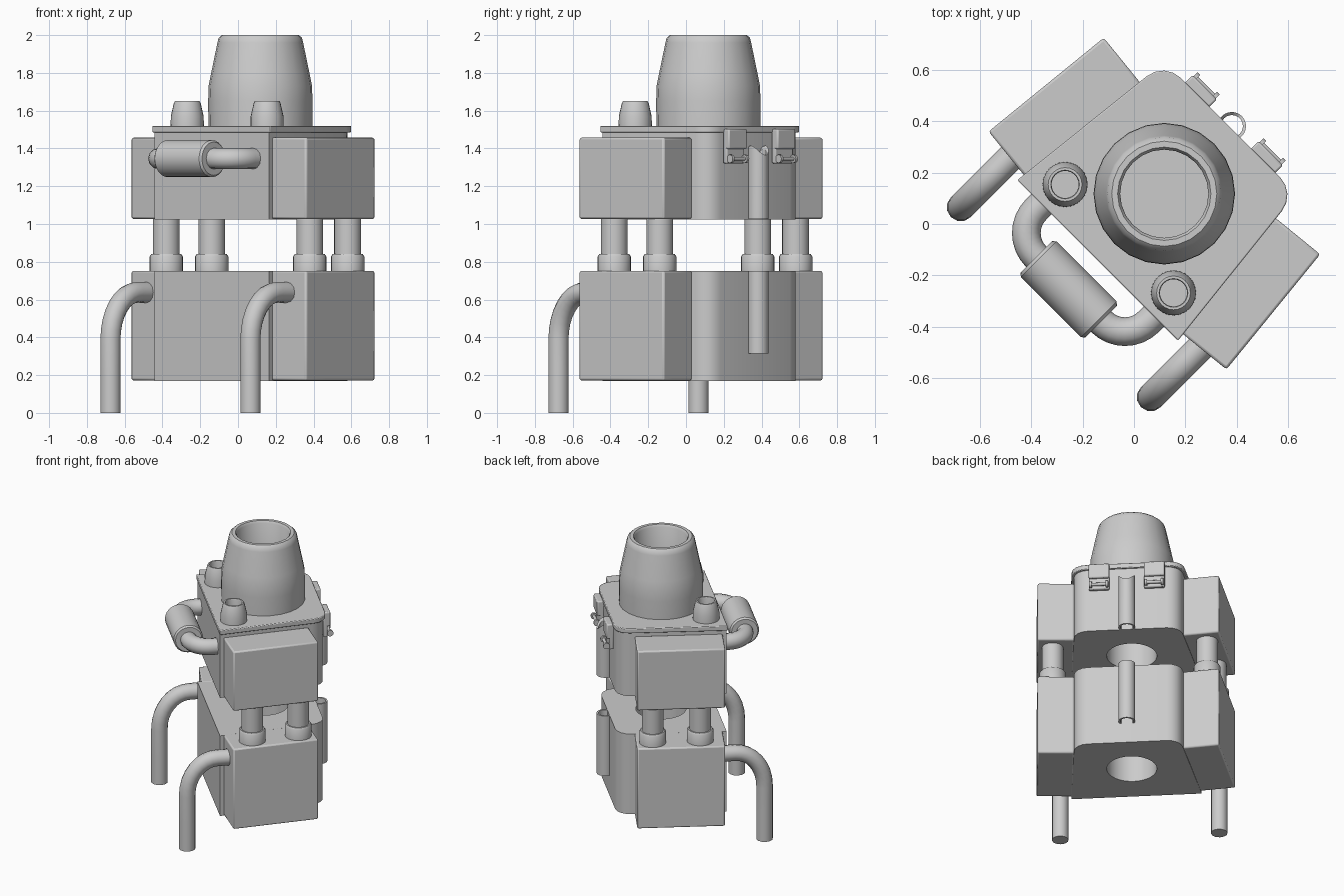
import bpy, bmesh
from math import sin, cos, pi, radians
from mathutils import Matrix, Vector

if "Cube" in bpy.data.objects:
    bpy.data.objects.remove(bpy.data.objects["Cube"])

# Everything is built symmetric about local x = 0, then turned 45 degrees.
TURN = Matrix.Rotation(radians(-45), 4, 'Z')


def finish(ob, bevel=0):
    ob.matrix_world = TURN
    bpy.ops.object.select_all(action='DESELECT')
    ob.select_set(True)
    bpy.context.view_layer.objects.active = ob
    if bevel:
        m = ob.modifiers.new("Bevel", 'BEVEL')
        m.width, m.segments, m.limit_method = bevel, 2, 'ANGLE'
        m.angle_limit = radians(40)
    bpy.ops.object.shade_smooth_by_angle(angle=radians(35))
    return ob


def from_bmesh(name, bm, bevel=0):
    bmesh.ops.recalc_face_normals(bm, faces=bm.faces)
    me = bpy.data.meshes.new(name)
    bm.to_mesh(me)
    bm.free()
    ob = bpy.data.objects.new(name, me)
    bpy.context.collection.objects.link(ob)
    return finish(ob, bevel)


def prism(name, outline, z0, z1, bevel=0):
    bm = bmesh.new()
    face = bm.faces.new([bm.verts.new((x, y, z0)) for x, y in outline])
    ext = bmesh.ops.extrude_face_region(bm, geom=[face])
    top = [g for g in ext['geom'] if isinstance(g, bmesh.types.BMVert)]
    bmesh.ops.translate(bm, vec=(0, 0, z1 - z0), verts=top)
    return from_bmesh(name, bm, bevel)


def lathe(name, profile, place, closed=False, n=24):
    bm = bmesh.new()
    rings = [[bm.verts.new(place @ Vector((r * cos(2 * pi * i / n), r * sin(2 * pi * i / n), z)))
              for i in range(n)] for r, z in profile]
    pairs = list(zip(rings, rings[1:])) + ([(rings[-1], rings[0])] if closed else [])
    for a, b in pairs:
        for i in range(n):
            j = (i + 1) % n
            bm.faces.new((a[i], a[j], b[j], b[i]))
    if not closed:
        bm.faces.new(rings[0])
        bm.faces.new(rings[-1])
    return from_bmesh(name, bm)


def at(x, y, z=0):
    return Matrix.Translation((x, y, z))


def tube(name, pts, radius):
    cu = bpy.data.curves.new(name, 'CURVE')
    cu.dimensions, cu.bevel_depth, cu.bevel_resolution = '3D', radius, 4
    cu.use_fill_caps = True
    sp = cu.splines.new('POLY')
    sp.points.add(len(pts) - 1)
    for p, co in zip(sp.points, pts):
        p.co = (*co, 1)
    ob = bpy.data.objects.new(name, cu)
    bpy.context.collection.objects.link(ob)
    bpy.ops.object.select_all(action='DESELECT')
    ob.select_set(True)
    bpy.context.view_layer.objects.active = ob
    bpy.ops.object.convert(target='MESH')
    return finish(bpy.context.object)


def block(name, x, y, z, size, bevel=0):
    a, b, c = (s / 2 for s in size)
    return prism(name, [(x - a, y - b), (x + a, y - b), (x + a, y + b), (x - a, y + b)],
                 z - c, z + c, bevel)


def body_outline(inset):
    # tapered plan with sharp front corners and rounded back corners
    w, front, back, r = 0.443 - inset, -0.2 + inset * 0.3, 0.532 - inset, 0.1
    cx, cy = w - 0.07 - r, back - r
    half = [(w, front)] + [(cx + r * cos(radians(a)), cy + r * sin(radians(a)))
                           for a in (6, 27, 48, 69, 90)]
    return half + [(-x, y) for x, y in reversed(half)]


# main bodies with a round bore
CY = 0.167
for name, z0, z1 in (("lower_body", 0.17, 0.75), ("upper_body", 1.025, 1.487)):
    ob = prism(name, body_outline(0.014), z0, z1)
    cutter = lathe("bore_cutter", [(0.165, z0 - 0.1), (0.165, z1 + 0.1)], at(0, CY), n=32)
    cutter.hide_render = True
    m = ob.modifiers.new("Bore", 'BOOLEAN')
    m.operation, m.object, m.solver = 'DIFFERENCE', cutter, 'EXACT'
    bpy.context.view_layer.update()
    bpy.context.view_layer.objects.active = ob
    bpy.ops.object.modifier_apply(modifier=m.name)
    bpy.data.objects.remove(cutter)
    finish(ob)
prism("top_plate", body_outline(0), 1.485, 1.52, 0.005)

# large open funnel on top
lathe("funnel", [(0.275, 1.51), (0.276, 1.65), (0.274, 1.73), (0.262, 1.79), (0.227, 1.96),
                 (0.221, 1.985), (0.205, 2.0), (0.182, 2.0), (0.172, 1.985), (0.172, 1.51)],
      at(0, CY), closed=True)

# parts mirrored on both sides
for s, side in ((-1, "left"), (1, "right")):
    # side boxes, square to the tapered body flanks
    nx, ny = cos(radians(5.9)), sin(radians(5.9))
    outer = [Vector((0.656, -0.146)), Vector((0.597, 0.43))]
    inner = [p - Vector((nx, ny)) * 0.24 for p in outer]
    plan = [(s * p.x, p.y) for p in (outer[0], outer[1], inner[1], inner[0])]
    prism(side + "_lower_box", plan, 0.172, 0.752, 0.01)
    prism(side + "_upper_box", plan, 1.027, 1.457, 0.01)

    # collared posts between the boxes
    for x, y in ((0.537, 0.0), (0.509, 0.312)):
        lathe(side + "_post", [(0.088, 0.74), (0.088, 0.828), (0.08, 0.84), (0.071, 0.84),
                               (0.071, 1.04)], at(s * x, y))

    # bent leg pipes
    pts = [(s * 0.524, -0.431, 0), (s * 0.524, -0.431, 0.2)]
    for i in range(9):
        a = pi / 2 * i / 8
        pts.append((s * 0.524, -0.431 + 0.2 * (1 - cos(a)), 0.388 + 0.25 * sin(a)))
    tube(side + "_leg_pipe", pts + [(s * 0.524, -0.12, 0.638)], 0.055)

    # small nozzles
    lathe(side + "_nozzle", [(0.088, 1.51), (0.087, 1.57), (0.071, 1.64), (0.066, 1.65),
                             (0.056, 1.65), (0.053, 1.64), (0.053, 1.51)],
          at(s * 0.299, -0.081), closed=True)

    # back clips with a cross pin
    cx = s * 0.182
    block(side + "_clip_plate", cx, 0.54, 1.41, (0.135, 0.03, 0.18), 0.008)
    block(side + "_clip_head", cx, 0.55, 1.45, (0.135, 0.045, 0.105), 0.008)
    sideways = at(cx, 0.572, 1.345) @ Matrix.Rotation(pi / 2, 4, 'Y')
    lathe(side + "_clip_pin", [(0.022, -0.062), (0.022, -0.046), (0.011, -0.046),
                               (0.011, 0.046), (0.022, 0.046), (0.022, 0.062)], sideways, n=12)

# front loop pipe with its canister
arc = [(0.31, -0.17, 1.346)]
for i in range(9):
    a = pi / 2 * i / 8
    arc.append((0.18 + 0.13 * cos(a), -0.23 - 0.13 * sin(a), 1.346))
tube("front_loop_pipe", arc + [(-x, y, z) for x, y, z in reversed(arc)], 0.056)
lathe("front_canister", [(0.075, -0.178), (0.088, -0.178), (0.098, -0.166), (0.098, 0.166),
                         (0.088, 0.178), (0.075, 0.178)],
      at(0, -0.36, 1.346) @ Matrix.Rotation(pi / 2, 4, 'Y'))

# hollow back pipe in two lengths, the upper end notched
for name, z0, z1 in (("lower_back_pipe", 0.315, 0.75), ("upper_back_pipe", 1.027, 1.415)):
    ob = lathe(name, [(0.055, z0), (0.055, z1), (0.043, z1), (0.043, z0)],
               at(0, 0.54), closed=True)
    if name.startswith("upper"):
        for v in ob.data.vertices:
            if v.co.z > 1.3:
                v.co.z -= 0.05 * (1 - (v.co.x / 0.055) ** 2)
